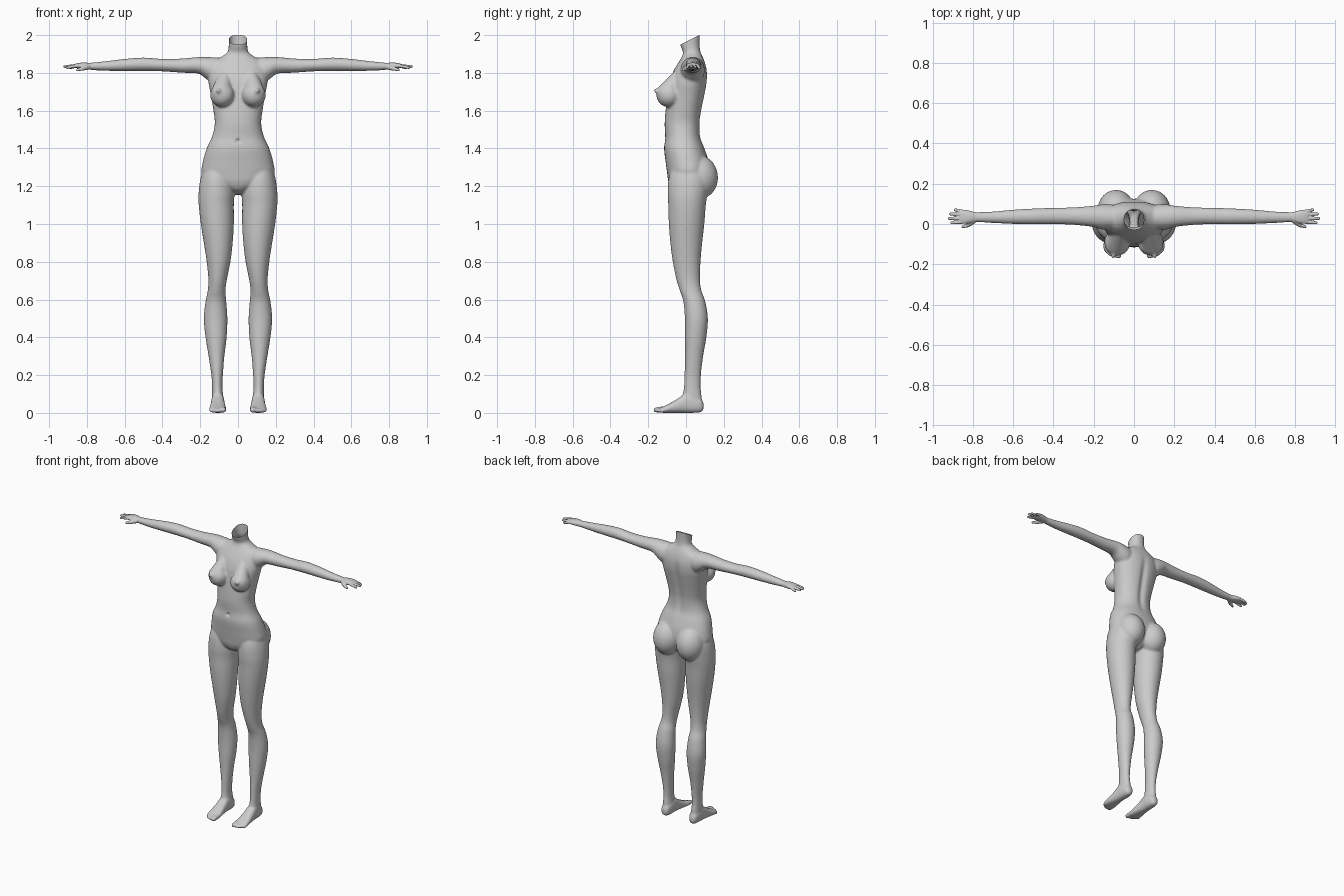
import bpy, bmesh, math
from mathutils import Vector, Matrix

if "Cube" in bpy.data.objects:
    bpy.data.objects.remove(bpy.data.objects["Cube"])


def catmull(a, b, c, d, t):
    return tuple(0.5 * (2 * q + (r - p) * t + (2 * p - 5 * q + 4 * r - s) * t * t
                 + (3 * q - p - 3 * r + s) * t ** 3) for p, q, r, s in zip(a, b, c, d))


def loft(bm, axis, rings, side=1, power=2.0, steps=5, seg=32):
    """Closed smooth loft; ring = position on axis, low/high of the two other axes in xyz order."""
    n, dense = len(rings), []
    for i in range(n - 1):
        quad = [rings[min(max(i + k, 0), n - 1)] for k in (-1, 0, 1, 2)]
        dense += [catmull(*quad, j / steps) for j in range(steps)]
    dense.append(rings[-1])
    loops = []
    for p, a0, a1, b0, b1 in dense:
        loop = []
        for k in range(seg):
            ang = 2 * math.pi * k / seg
            c, s = math.cos(ang), math.sin(ang)
            co = [(a0 + a1) / 2 + (a1 - a0) / 2 * math.copysign(abs(c) ** (2 / power), c),
                  (b0 + b1) / 2 + (b1 - b0) / 2 * math.copysign(abs(s) ** (2 / power), s)]
            co.insert(axis, p)
            loop.append(bm.verts.new((co[0] * side, co[1], co[2])))
        loops.append(loop)
    faces = [bm.faces.new((l[k], l[(k + 1) % seg], m[(k + 1) % seg], m[k]))
             for l, m in zip(loops, loops[1:]) for k in range(seg)]
    faces += [bm.faces.new(loops[0]), bm.faces.new(loops[-1])]
    bmesh.ops.recalc_face_normals(bm, faces=faces)


def ball(bm, center, radii, side=1, tilt=0):
    mat = (Matrix.Translation((center[0] * side, center[1], center[2]))
           @ Matrix.Rotation(tilt, 4, 'X') @ Matrix.Diagonal((*radii, 1)))
    bmesh.ops.create_uvsphere(bm, u_segments=32, v_segments=20, radius=1, matrix=mat)


def capsule(bm, p, q, r0, r1, side=1):
    """Tapered round-ended rod."""
    tmp = bmesh.new()
    bmesh.ops.create_icosphere(tmp, subdivisions=3, radius=1)
    dirs = [v.co.copy() for v in tmp.verts]
    tmp.free()
    verts = [bm.verts.new(((Vector(c) + d * r) * 1).to_tuple())
             for c, r in (((p[0] * side, p[1], p[2]), r0), ((q[0] * side, q[1], q[2]), r1)) for d in dirs]
    res = bmesh.ops.convex_hull(bm, input=verts)
    loose = {v for v in res["geom_interior"] + res["geom_unused"] if isinstance(v, bmesh.types.BMVert)}
    bmesh.ops.delete(bm, geom=[v for v in loose if not v.link_faces], context='VERTS')


def fuse(bm, name, voxel, iterations, sculpt=None):
    """Merge the overlapping parts into one smooth skin."""
    me = bpy.data.meshes.new(name)
    bm.to_mesh(me)
    bm.free()
    ob = bpy.data.objects.new(name, me)
    bpy.context.collection.objects.link(ob)
    rm = ob.modifiers.new("fuse", 'REMESH')
    rm.mode, rm.voxel_size = 'VOXEL', voxel
    sm = ob.modifiers.new("soften", 'SMOOTH')
    sm.factor, sm.iterations = 0.5, iterations
    dg = bpy.context.evaluated_depsgraph_get()
    skin = bpy.data.meshes.new_from_object(ob.evaluated_get(dg))
    ob.modifiers.clear()
    ob.data = skin
    out = bmesh.new()
    out.from_mesh(skin)
    if sculpt:
        sculpt(out)
    for f in out.faces:
        f.smooth = True
    out.to_mesh(skin)
    out.free()
    skin.name = name


body = bmesh.new()

# torso and neck: z, half width, front y, back y
torso = [(1.155, .015, -.02, .05), (1.18, .07, -.07, .09), (1.22, .15, -.092, .11), (1.27, .192, -.10, .125),
         (1.33, .186, -.108, .12), (1.40, .166, -.116, .098), (1.46, .138, -.11, .077), (1.53, .123, -.113, .074),
         (1.60, .130, -.108, .083), (1.68, .143, -.098, .099), (1.75, .156, -.088, .111), (1.81, .155, -.066, .111),
         (1.855, .135, -.04, .10), (1.885, .088, -.022, .088), (1.91, .056, -.016, .077), (1.95, .049, -.03, .072),
         (2.04, .052, -.042, .074)]
loft(body, 2, [(z, -w, w, f, b) for z, w, f, b in torso], power=2.25, seg=48)

# leg: z, inner x, outer x, front y, back y
leg = [(1.33, .06, .17, -.06, .09), (1.25, .03, .197, -.09, .12), (1.17, .02, .208, -.097, .115),
       (1.10, .022, .208, -.094, .105), (1.0, .022, .197, -.091, .097), (.9, .028, .181, -.083, .086),
       (.8, .04, .166, -.07, .077), (.71, .058, .157, -.052, .074), (.65, .066, .160, -.034, .081),
       (.59, .062, .172, -.014, .102), (.5, .056, .181, -.006, .116), (.4, .060, .172, -.006, .108),
       (.3, .072, .156, -.006, .091), (.2, .080, .141, -.008, .079), (.13, .082, .137, -.012, .078),
       (.08, .078, .137, -.02, .084), (.04, .082, .132, -.02, .082)]
# foot: y, inner x, outer x, bottom z, top z
foot = [(.093, .095, .120, .02, .05), (.08, .080, .133, .004, .075), (.04, .072, .140, .0, .10),
        (0, .072, .142, .0, .105), (-.04, .069, .145, .0, .078), (-.08, .064, .150, .0, .054),
        (-.115, .062, .152, .0, .036), (-.135, .066, .146, .002, .026)]
# arm: x, front y, back y, bottom z, top z
arm = [(.06, -.02, .085, 1.76, 1.875), (.12, -.03, .098, 1.74, 1.882), (.165, -.026, .097, 1.765, 1.884),
       (.21, -.014, .09, 1.796, 1.884), (.3, -.004, .083, 1.801, 1.876), (.4, -.001, .08, 1.808, 1.874),
       (.5, -.002, .077, 1.810, 1.881), (.6, .0, .071, 1.810, 1.874), (.7, .005, .062, 1.811, 1.862),
       (.79, .010, .058, 1.816, 1.853)]

for s in (1, -1):
    loft(body, 2, leg, s)
    loft(body, 1, foot, s, power=2.4)
    loft(body, 0, arm, s)
    # toes
    for x, y, r in ((.078, -.158, .015), (.100, -.156, .011), (.116, -.150, .0105),
                    (.130, -.141, .010), (.142, -.129, .0095)):
        capsule(body, (x, -.11, .019), (x, y, r + .001), r + .002, r, s)
    # buttock and breast
    ball(body, (.089, .070, 1.25), (.092, .099, .115), s, tilt=.15)
    ball(body, (.083, -.091, 1.683), (.064, .066, .064), s)
    capsule(body, (.07, -.035, 1.785), (.088, -.102, 1.69), .035, .056, s)
    capsule(body, (.098, -.14, 1.70), (.104, -.163, 1.708), .02, .009, s)


def refine(bm):
    # spine groove, navel and the slanted open neck
    for v in bm.verts:
        x, y, z = v.co
        if y > .03 and abs(x) < .1:
            v.co.y -= .012 * math.exp(-(x / .022) ** 2) * math.exp(-((z - 1.62) / .17) ** 4)
        if y < -.08:
            v.co.y += .013 * math.exp(-(x * x + (z - 1.44) ** 2) / .01 ** 2)
    bmesh.ops.bisect_plane(bm, geom=bm.verts[:] + bm.edges[:] + bm.faces[:], dist=1e-5,
                           plane_co=(0, .07, 2.0), plane_no=(0, -.5, 1), clear_outer=True)


fuse(body, "body", .0065, 7, refine)

# hands with four fingers and a thumb
palm = [(.765, .012, .057, 1.819, 1.852), (.79, .010, .059, 1.817, 1.853), (.82, .003, .067, 1.819, 1.855),
        (.845, .001, .071, 1.823, 1.852), (.865, .006, .068, 1.828, 1.847)]
for s, label in ((1, "left"), (-1, "right")):
    hand = bmesh.new()
    loft(hand, 0, palm, s, power=2.4)
    for y0, y1, tip, z in ((.010, .006, .905, 1.828), (.028, .028, .918, 1.834),
                           (.046, .050, .912, 1.832), (.062, .070, .888, 1.827)):
        capsule(hand, (.85, y0, 1.838), (tip, y1, z), .0095, .0075, s)
    capsule(hand, (.795, .018, 1.832), (.825, -.006, 1.822), .015, .011, s)
    capsule(hand, (.825, -.006, 1.822), (.85, -.014, 1.816), .010, .0075, s)
    fuse(hand, label + "_hand", .0035, 3)
